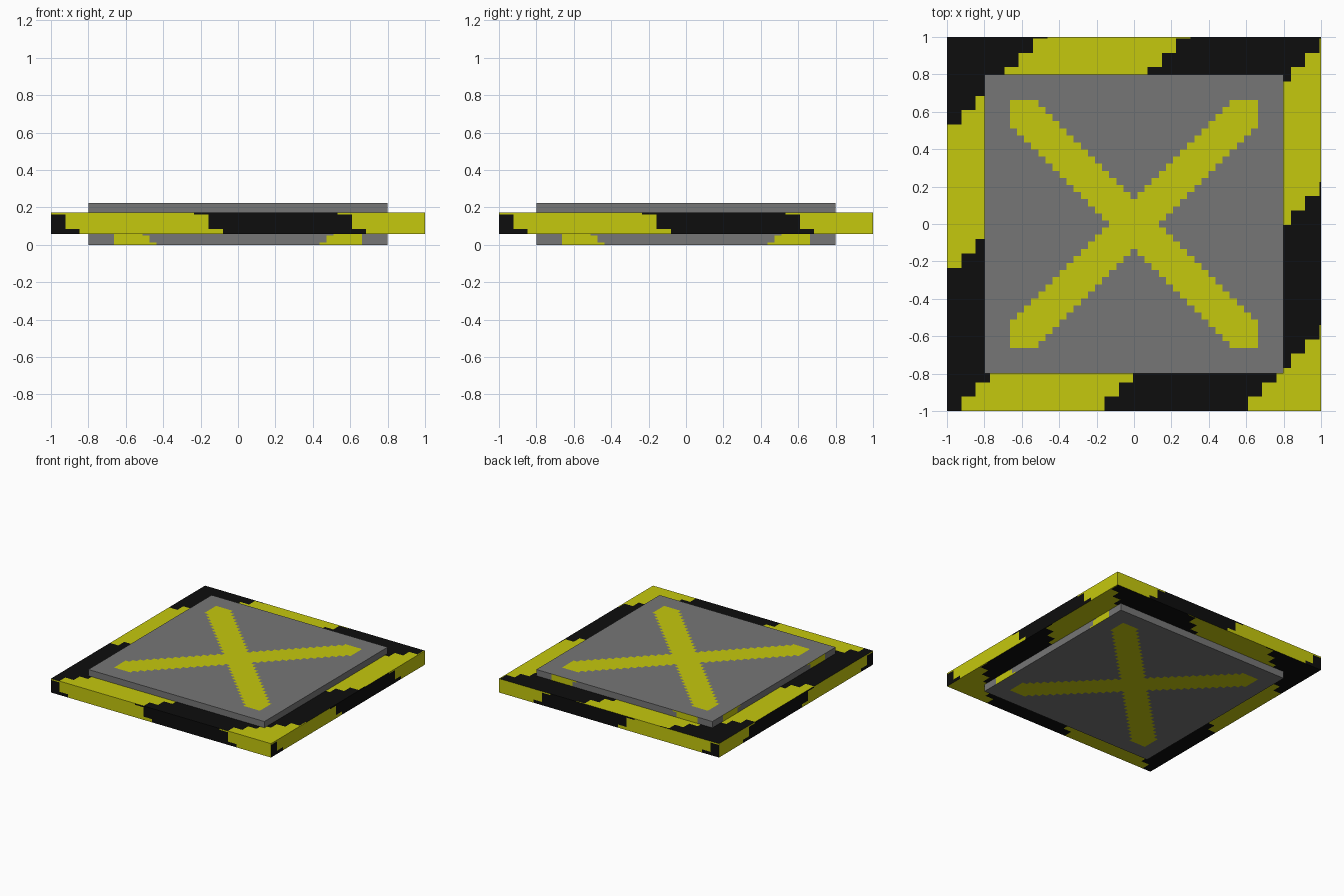
import bpy, bmesh, math
from mathutils import Vector

if "Cube" in bpy.data.objects:
    bpy.data.objects.remove(bpy.data.objects["Cube"])


def material(name, rgb):
    m = bpy.data.materials.new(name)
    m.diffuse_color = (*rgb, 1.0)
    m.use_nodes = True
    m.node_tree.nodes["Principled BSDF"].inputs["Base Color"].default_value = m.diffuse_color
    return m


YELLOW = material("hazard yellow", (0.56, 0.58, 0.004))
BLACK = material("black", (0.004, 0.004, 0.004))
GREY = material("plate grey", (0.18, 0.18, 0.18))


def painted_box(name, half, z0, z1, cuts, mats, rule):
    """Box cut along pixel lines; rule(centre, normal) picks the colour of each face."""
    bm = bmesh.new()
    bmesh.ops.create_cube(bm, size=1)
    for v in bm.verts:
        v.co = Vector((v.co.x * 2 * half, v.co.y * 2 * half,
                       z0 + (v.co.z + 0.5) * (z1 - z0)))
    for axis, values in enumerate(cuts):
        for value in values:
            co, no = Vector(), Vector()
            co[axis], no[axis] = value, 1
            bmesh.ops.bisect_plane(bm, geom=bm.verts[:] + bm.edges[:] + bm.faces[:],
                                   dist=1e-5, plane_co=co, plane_no=no)
    bm.normal_update()
    for f in bm.faces:
        f.material_index = rule(f.calc_center_median(), f.normal)
    mesh = bpy.data.meshes.new(name)
    bm.to_mesh(mesh)
    bm.free()
    for m in mats:
        mesh.materials.append(m)
    ob = bpy.data.objects.new(name, mesh)
    bpy.context.collection.objects.link(ob)
    return ob


# Outer slab with stepped diagonal hazard stripes
P = 0.0766            # stripe pixel
ROW = 0.161           # bottom of the thin upper pixel row on the sides


def stripe_rule(c, n):
    if abs(n.z) > 0.5:
        step = math.floor((c.y + 1) / P) - math.floor((c.x + 1) / P)
    else:
        along = c.x if abs(n.y) > 0.5 else c.y
        row = math.floor((ROW + P - c.z) / P)
        step = row - 1 - math.floor((along + 1) / P)
    return 0 if (step // 10) % 2 else 1


stripe_lines = [-1 + k * P for k in range(1, 27)]
painted_box("striped_slab", 1.0, 0.058, 0.172,
            (stripe_lines, stripe_lines, [ROW, ROW - P]),
            (YELLOW, BLACK), stripe_rule)

# Central plate with a stepped yellow cross, wrapped over its sides
Q = 0.0379            # cross pixel
HALF, TOP = 0.8, 0.224


def cross_rule(c, n):
    if abs(n.z) > 0.5:
        u, v = c.x, c.y
    else:
        u = c.x if abs(n.y) > 0.5 else c.y
        lower = n.y < -0.5 or n.x > 0.5      # front and right run downwards
        v = HALF - TOP + c.z if lower else HALF - c.z
    a, b = abs(round(u / Q)), abs(round(v / Q))
    return 1 if max(a, b) <= 17 and abs(a - b) <= 3 else 0


cross_lines = [(k + 0.5) * Q for k in range(-18, 18)]
side_rows = [(k + 0.5) * Q for k in range(15, 21)]
z_lines = [v - HALF + TOP for v in side_rows] + [HALF - v for v in side_rows]
painted_box("cross_plate", HALF, 0.0, TOP,
            (cross_lines, cross_lines, [z for z in z_lines if 0.001 < z < TOP - 0.001]),
            (GREY, YELLOW), cross_rule)
